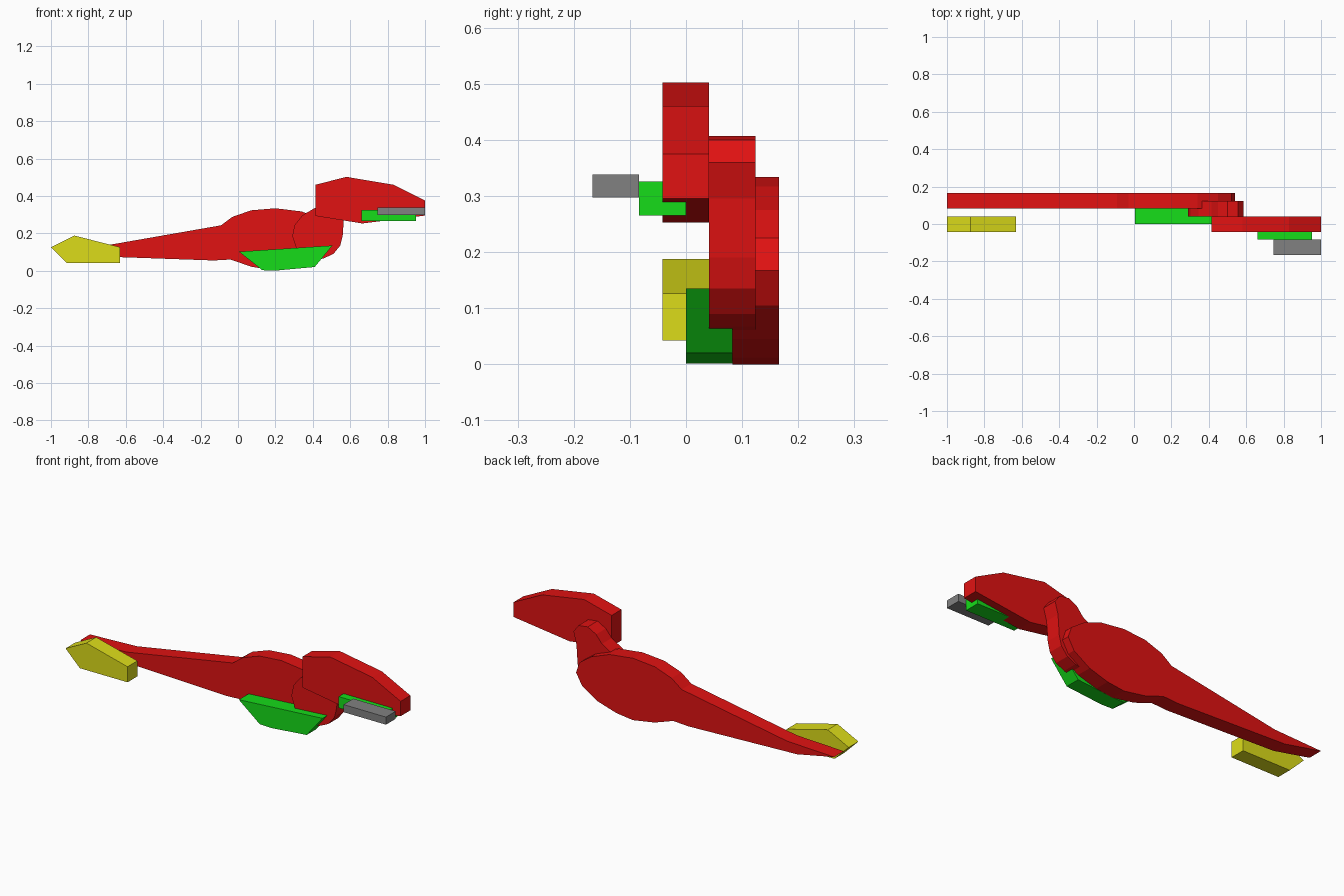
import bpy
import bmesh


def material(name, rgb):
    m = bpy.data.materials.new(name)
    m.diffuse_color = (*rgb, 1.0)
    return m


RED = material("red", (0.75, 0.006, 0.006))
GREEN = material("green", (0.008, 0.72, 0.01))
YELLOW = material("yellow", (0.72, 0.72, 0.01))
GREY = material("grey", (0.22, 0.22, 0.22))


def slab(name, outline, y_front, y_back, mat):
    """Extrude an x-z outline from y_front to y_back."""
    bm = bmesh.new()
    face = bm.faces.new([bm.verts.new((x, y_front, z)) for x, z in outline])
    extruded = bmesh.ops.extrude_face_region(bm, geom=[face])["geom"]
    verts = [g for g in extruded if isinstance(g, bmesh.types.BMVert)]
    bmesh.ops.translate(bm, verts=verts, vec=(0, y_back - y_front, 0))
    bmesh.ops.recalc_face_normals(bm, faces=bm.faces)
    mesh = bpy.data.meshes.new(name)
    bm.to_mesh(mesh)
    bm.free()
    mesh.materials.append(mat)
    obj = bpy.data.objects.new(name, mesh)
    bpy.context.collection.objects.link(obj)
    return obj


# Rounded body running into the tapering tail
slab("body_and_tail", [
    (-1.0, 0.122), (-0.78, 0.078), (-0.13, 0.055), (-0.04, 0.06),
    (0.07, 0.022), (0.20, 0.0), (0.30, 0.012), (0.41, 0.045),
    (0.505, 0.105), (0.54, 0.167), (0.52, 0.225), (0.45, 0.275),
    (0.34, 0.317), (0.20, 0.334), (0.07, 0.323), (-0.03, 0.288),
    (-0.09, 0.243), (-0.72, 0.133)], 0.083, 0.166, RED)

# Curved neck
slab("neck", [
    (0.41, 0.055), (0.46, 0.067), (0.51, 0.09), (0.547, 0.135),
    (0.56, 0.19), (0.567, 0.295), (0.585, 0.36), (0.555, 0.4),
    (0.50, 0.407), (0.45, 0.38), (0.415, 0.338), (0.345, 0.297),
    (0.303, 0.245), (0.29, 0.185), (0.31, 0.125), (0.35, 0.08)],
    0.041, 0.124, RED)

# Head
slab("head", [
    (0.415, 0.293), (0.665, 0.253), (1.0, 0.295), (1.0, 0.375),
    (0.83, 0.46), (0.58, 0.502), (0.415, 0.46)], -0.042, 0.041, RED)

# Belly plate
slab("belly", [
    (0.13, 0.003), (0.20, 0.001), (0.41, 0.02), (0.505, 0.135),
    (0.005, 0.102)], 0.0, 0.083, GREEN)

# Tail tip
slab("tail_tip", [
    (-0.915, 0.042), (-0.63, 0.042), (-0.63, 0.126),
    (-0.875, 0.188), (-1.0, 0.126)], -0.042, 0.041, YELLOW)

# Mouth strip and teeth bar, each one layer further forward
slab("mouth", [(0.66, 0.265), (0.953, 0.265), (0.953, 0.326), (0.66, 0.326)],
     -0.084, 0.0, GREEN)
slab("teeth", [(0.747, 0.297), (1.0, 0.297), (1.0, 0.338), (0.747, 0.338)],
     -0.167, -0.084, GREY)
